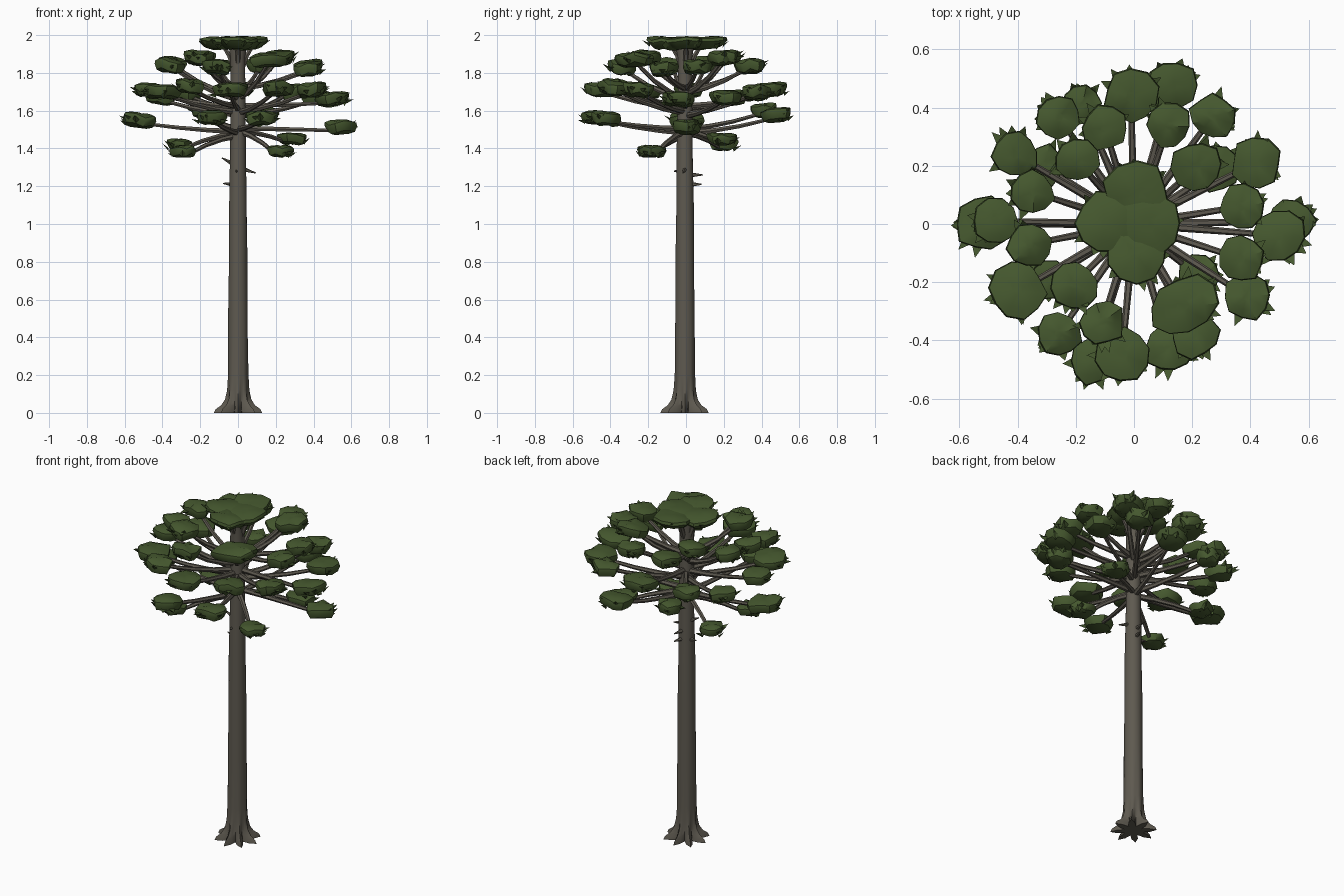
import bpy, bmesh, math, random
from mathutils import Vector, Matrix

if "Cube" in bpy.data.objects:
    bpy.data.objects.remove(bpy.data.objects["Cube"])

random.seed(4)


def material(name, col):
    m = bpy.data.materials.new(name)
    m.diffuse_color = (*col, 1)
    m.use_nodes = True
    m.node_tree.nodes["Principled BSDF"].inputs["Base Color"].default_value = m.diffuse_color
    return m


BARK = material("bark grey brown", (0.112, 0.101, 0.080))
LEAF = material("leaf green", (0.060, 0.098, 0.028))


def finish(bm, name, mat, angle=40):
    bmesh.ops.recalc_face_normals(bm, faces=bm.faces)
    me = bpy.data.meshes.new(name)
    bm.to_mesh(me)
    bm.free()
    ob = bpy.data.objects.new(name, me)
    bpy.context.collection.objects.link(ob)
    me.materials.append(mat)
    bpy.ops.object.select_all(action='DESELECT')
    ob.select_set(True)
    bpy.context.view_layer.objects.active = ob
    bpy.ops.object.shade_smooth_by_angle(angle=math.radians(angle))
    return ob


def loft(bm, rings):
    """Skin a list of rings of points and close both ends."""
    vs = [[bm.verts.new(p) for p in r] for r in rings]
    n = len(vs[0])
    for a, b in zip(vs, vs[1:]):
        for i in range(n):
            bm.faces.new((a[i], a[(i + 1) % n], b[(i + 1) % n], b[i]))
    bm.faces.new(vs[0][::-1])
    bm.faces.new(vs[-1])


def tube(bm, pts, radii, n=6):
    rings = []
    for i, p in enumerate(pts):
        d = (pts[min(i + 1, len(pts) - 1)] - pts[max(i - 1, 0)]).normalized()
        q = d.to_track_quat('Z', 'Y')
        rings.append([p + q @ Vector((radii[i] * math.cos(t), radii[i] * math.sin(t), 0))
                      for t in (2 * math.pi * k / n for k in range(n))])
    loft(bm, rings)


# trunk with flared, lobed roots
bm = bmesh.new()
profile = [(0.0, 0.090, 0.038), (0.02, 0.084, 0.034), (0.04, 0.070, 0.020), (0.07, 0.060, 0.010),
           (0.12, 0.055, 0.004), (0.2, 0.053, 0.001), (0.5, 0.051, 0), (0.8, 0.049, 0),
           (1.1, 0.046, 0), (1.4, 0.042, 0), (1.7, 0.039, 0), (1.88, 0.038, 0), (1.95, 0.05, 0)]
N = 32
loft(bm, [[((r + lobe * math.cos(8 * t) + 0.0015 * math.sin(3 * t + 9 * z)) * math.cos(t),
            (r + lobe * math.cos(8 * t) + 0.0015 * math.sin(3 * t + 9 * z)) * math.sin(t) - 0.006, z)
           for t in (2 * math.pi * k / N for k in range(N))] for z, r, lobe in profile])
finish(bm, "trunk", BARK, 60)

# broken branch stubs below the crown
bm = bmesh.new()
for ang, z, ln, rise in ((180, 1.32, .085, .03), (-10, 1.29, .095, -.02), (170, 1.21, .08, .005),
                         (80, 1.26, .09, 0), (75, 1.21, .085, 0), (-100, 1.28, .065, 0)):
    d = Vector((math.cos(math.radians(ang)), math.sin(math.radians(ang)), 0))
    p = Vector((0, 0, z))
    tube(bm, [p + d * .03, p + d * ln + Vector((0, 0, rise))], [.013, .003], 5)
finish(bm, "branch_stubs", BARK)


def pad(bm, x, y, z, r, tilt=0.12, h=0.074, stretch=1.0, spikes=5, yaw=None, taper=1.0):
    """Flattened leaf cushion with ragged needles on its outer rim."""
    a = math.atan2(y, x) if yaw is None else yaw
    M = (Matrix.Translation((x, y, z)) @ Matrix.Rotation(a, 4, 'Z')
         @ Matrix.Rotation(-tilt, 4, 'Y') @ Matrix.Diagonal((stretch, 1, 1, 1)))
    n = 10
    wob = [random.uniform(0.86, 1.08) for _ in range(n)]
    dz = [random.uniform(-.012, .012) for _ in range(n)]
    rings = []
    for f, hz in ((.5, -.5), (.84, -.36), (1.0, .05), (.97, .3), (.6, .46), (.2, .5)):
        g = f * (taper if hz < 0 else 1)
        rings.append([M @ Vector((r * g * wob[k] * math.cos(2 * math.pi * k / n),
                                  r * g * wob[k] * math.sin(2 * math.pi * k / n), h * hz + dz[k] * f))
                      for k in range(n)])
    loft(bm, rings)
    for k in range(spikes):
        t = random.uniform(-1.6, 1.6)
        d = Vector((math.cos(t), math.sin(t), 0))
        s = Vector((-d.y, d.x, 0)) * .018
        zz = random.uniform(-.3, .2) * h
        base = [d * r * .82 + s + Vector((0, 0, zz)), d * r * .82 - s + Vector((0, 0, zz)),
                d * r * .75 + Vector((0, 0, zz - .02))]
        tip = d * (r + random.uniform(.002, .028)) + Vector((0, 0, zz + random.uniform(-.005, .025)))
        b = [bm.verts.new(M @ p) for p in base]
        v = bm.verts.new(M @ tip)
        bm.faces.new(b)
        for i in range(3):
            bm.faces.new((b[i], b[(i + 1) % 3], v))


# cushion tiers: (height where branches leave the trunk, [(x, y, z, radius), ...])
tiers = {
    "upper": (1.69, [(-.20, .22, 1.88, .080), (-.35, .11, 1.85, .080), (-.36, -.07, 1.84, .078),
                     (-.21, -.21, 1.88, .088), (-.11, -.34, 1.83, .080), (.17, -.28, 1.87, .10),
                     (.37, -.12, 1.82, .080), (.37, .06, 1.83, .078), (.22, .20, 1.88, .090),
                     (.12, .34, 1.84, .080), (-.10, .33, 1.83, .080)]),
    "middle": (1.60, [(-.01, .44, 1.71, .098), (.27, .37, 1.70, .080), (.42, .21, 1.67, .088),
                      (.50, -.04, 1.66, .098), (.39, -.25, 1.71, .085), (.21, -.38, 1.72, .085),
                      (-.04, -.45, 1.71, .098), (-.26, -.38, 1.73, .080), (-.40, -.23, 1.70, .098),
                      (-.48, .01, 1.71, .078), (-.41, .24, 1.67, .085), (-.26, .37, 1.69, .078)]),
    "lower": (1.49, [(-.52, 0, 1.55, .098), (-.14, -.47, 1.565, .085), (.12, -.43, 1.56, .085),
                     (.54, .01, 1.515, .085), (.13, .475, 1.575, .09), (-.18, .41, 1.60, .07)]),
    "lowest": (1.48, [(-.31, .20, 1.42, .075), (-.29, -.19, 1.385, .07), (.22, -.18, 1.385, .075),
                      (.29, .19, 1.45, .082)]),
}
for name, (z0, pads) in tiers.items():
    leaves, wood = bmesh.new(), bmesh.new()
    for x, y, z, r in pads:
        big = r >= .1
        pad(leaves, x, y, z, r, tilt=0 if name == "lowest" else .10,
            stretch=1.25 if big else 1.0, yaw=.6 if big else None,
            h=.06 if name == "lowest" else .074)
        # branch bows outward, then turns up into the cushion
        start = z0 + random.uniform(-.03, .03)
        end = z - .02
        pts = [Vector((x * f, y * f, start + (end - start) * g))
               for f, g in ((.03, 0), (.3, .18), (.6, .5), (.9, .95))]
        tube(wood, pts, [.017, .014, .012, .010])
    finish(leaves, name + "_leaf_cushions", LEAF)
    finish(wood, name + "_branches", BARK)

# crown cap of merged lobes
bm = bmesh.new()
for x, y, r in ((0.005, .105, .115), (.005, -.105, .115), (-.095, 0.001, .115), (.055, 0.001, .108)):
    pad(bm, x, y, 1.957, r, tilt=.06, h=.066, spikes=4, taper=.88)
finish(bm, "crown_cap", LEAF)

# short steep limbs carrying the crown cap
bm = bmesh.new()
for k in range(4):
    d = Vector((math.cos(k * math.pi / 2), math.sin(k * math.pi / 2), 0))
    tube(bm, [d * .02 + Vector((0, 0, 1.82)), d * .045 + Vector((0, 0, 1.89)),
              d * .08 + Vector((0, 0, 1.945))], [.016, .014, .010])
finish(bm, "crown_limbs", BARK)
